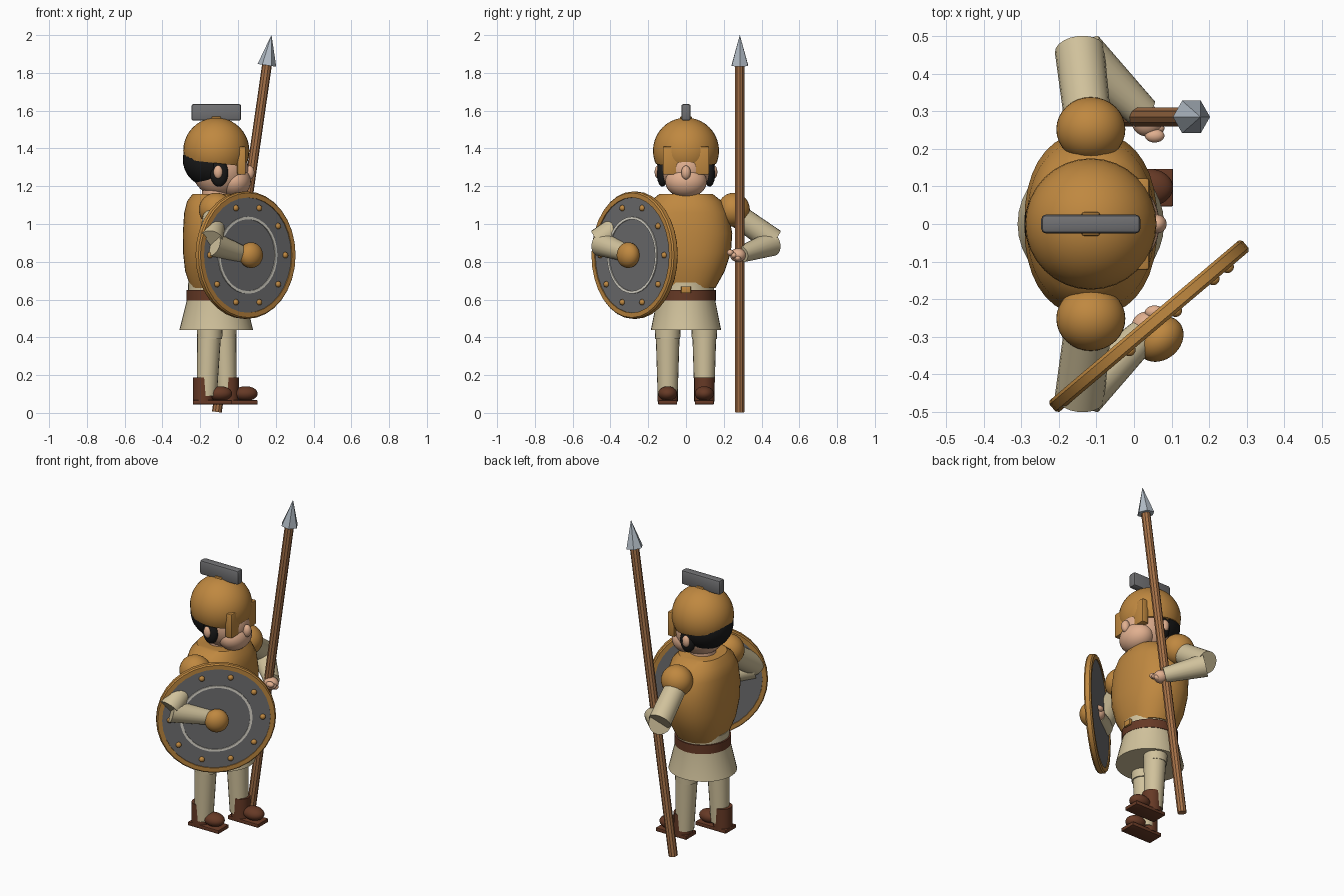
import bpy, bmesh, math
from mathutils import Matrix, Vector

cube = bpy.data.objects.get("Cube")
if cube:
    bpy.data.objects.remove(cube, do_unlink=True)


def material(name, *srgb):
    m = bpy.data.materials.new(name)
    m.use_nodes = True
    col = [(c / 255) ** 2.2 for c in srgb] + [1]
    m.diffuse_color = col
    m.node_tree.nodes["Principled BSDF"].inputs["Base Color"].default_value = col
    return m


BRONZE = material("bronze", 190, 135, 66)
CLOTH = material("beige cloth", 207, 192, 154)
LEATHER = material("brown leather", 102, 60, 42)
WOOD = material("spear wood", 166, 114, 74)
IRON = material("dark iron", 112, 112, 114)
STEEL = material("light steel", 176, 186, 196)
SKIN = material("skin", 224, 174, 142)
HAIR = material("black hair", 32, 32, 32)
IVORY = material("ivory ring", 222, 218, 206)


def finish(name, bm, mat, matrix=None, angle=40):
    if matrix is not None:
        bm.transform(matrix)
    bmesh.ops.recalc_face_normals(bm, faces=bm.faces)
    me = bpy.data.meshes.new(name)
    bm.to_mesh(me)
    bm.free()
    me.materials.append(mat)
    ob = bpy.data.objects.new(name, me)
    bpy.context.collection.objects.link(ob)
    bpy.ops.object.select_all(action="DESELECT")
    ob.select_set(True)
    bpy.context.view_layer.objects.active = ob
    if angle:
        bpy.ops.object.shade_smooth_by_angle(angle=math.radians(angle))
    return ob


def ball(name, at, size, mat, matrix=None, cut=None):
    """Ellipsoid; cut = (point, normal) removes the side the normal points to."""
    bm = bmesh.new()
    bmesh.ops.create_uvsphere(bm, u_segments=32, v_segments=20, radius=1)
    bm.transform(Matrix.Translation(at) @ Matrix.Diagonal((*size, 1)))
    if cut:
        geom = bm.verts[:] + bm.edges[:] + bm.faces[:]
        bmesh.ops.bisect_plane(bm, geom=geom, plane_co=cut[0], plane_no=cut[1], clear_outer=True)
        bmesh.ops.holes_fill(bm, edges=[e for e in bm.edges if e.is_boundary])
    return finish(name, bm, mat, matrix)


def rod(name, a, b, ra, rb, mat, sides=20, angle=40):
    a, b = Vector(a), Vector(b)
    d = b - a
    bm = bmesh.new()
    bmesh.ops.create_cone(bm, cap_ends=True, segments=sides, radius1=ra, radius2=rb, depth=d.length)
    turn = d.to_track_quat("Z", "Y").to_matrix().to_4x4()
    return finish(name, bm, mat, Matrix.Translation((a + b) / 2) @ turn, angle)


def box(name, at, size, mat, bevel=0.008, matrix=None):
    bm = bmesh.new()
    bmesh.ops.create_cube(bm, size=1)
    bm.transform(Matrix.Translation(at) @ Matrix.Diagonal((*size, 1)))
    bmesh.ops.bevel(bm, geom=bm.edges[:], offset=bevel, segments=2, profile=0.5, affect="EDGES")
    return finish(name, bm, mat, matrix)


def loft(name, rings, mat, power=2.0, sides=36):
    """Stack of rounded rings (x centre, half x, half y, z) with closed ends."""
    bm = bmesh.new()
    loops = []
    for cx, rx, ry, z in rings:
        loop = []
        for i in range(sides):
            t = math.tau * i / sides
            c, s = math.cos(t), math.sin(t)
            x = math.copysign(abs(c) ** (2 / power), c)
            y = math.copysign(abs(s) ** (2 / power), s)
            loop.append(bm.verts.new((cx + rx * x, ry * y, z)))
        loops.append(loop)
    for lo, hi in zip(loops, loops[1:]):
        for i in range(sides):
            j = (i + 1) % sides
            bm.faces.new((lo[i], lo[j], hi[j], hi[i]))
    bm.faces.new(loops[0])
    bm.faces.new(loops[-1])
    return finish(name, bm, mat)


def band(name, profile, mat, matrix, sides=32):
    """Closed (radius, height) profile turned around local z."""
    bm = bmesh.new()
    verts = [bm.verts.new((r, 0, h)) for r, h in profile]
    edges = [bm.edges.new((v, verts[(i + 1) % len(verts)])) for i, v in enumerate(verts)]
    bmesh.ops.spin(bm, geom=verts + edges, cent=(0, 0, 0), axis=(0, 0, 1),
                   angle=math.tau, steps=sides, use_merge=True)
    bmesh.ops.remove_doubles(bm, verts=bm.verts, dist=0.0001)
    return finish(name, bm, mat, matrix)


CX = -0.115  # body axis; the soldier looks along +x

# Torso and clothing
loft("cuirass", [(CX, 0.135, 0.155, 0.66), (CX, 0.165, 0.205, 0.75), (CX, 0.176, 0.238, 0.85),
                 (CX, 0.177, 0.245, 0.95), (CX, 0.17, 0.225, 1.06), (CX, 0.155, 0.19, 1.12),
                 (CX, 0.125, 0.14, 1.16)], BRONZE, power=2.3)
loft("tunic_skirt", [(CX, 0.195, 0.186, 0.44), (CX, 0.148, 0.148, 0.63), (CX, 0.15, 0.15, 0.69)], CLOTH)
loft("belt", [(CX, 0.158, 0.158, 0.596), (CX, 0.158, 0.158, 0.65)], LEATHER)
box("belt_buckle", (0.044, 0, 0.652), (0.02, 0.052, 0.036), BRONZE, 0.004)
rod("neck", (CX, 0, 1.1), (CX, 0, 1.22), 0.075, 0.075, SKIN)

# Head
ball("head", (-0.095, 0, 1.29), (0.15, 0.13, 0.145), SKIN)
ball("jaw", (-0.02, 0, 1.225), (0.088, 0.11, 0.085), SKIN)
ball("nose", (0.062, 0, 1.272), (0.025, 0.025, 0.037), SKIN)
ball("hair", (-0.13, 0, 1.34), (0.162, 0.155, 0.15), HAIR, cut=((-0.13, 0, 1.3), (1, 0, 0)))
ball("helmet_dome", (CX, 0, 1.388), (0.175, 0.175, 0.175), BRONZE,
     cut=((CX, 0, 1.322), (-0.11, 0, -1)))
box("crest_mount", (CX, 0, 1.555), (0.05, 0.064, 0.03), BRONZE)
box("crest", (CX, 0, 1.591), (0.264, 0.05, 0.088), IRON, 0.012)
for side, s in (("shield_side", -1), ("spear_side", 1)):
    box("cheek_guard_" + side, (0.018, s * 0.078, 1.336), (0.046, 0.09, 0.15), BRONZE)
    ball("sideburn_" + side, (-0.1, s * 0.125, 1.27), (0.048, 0.03, 0.072), HAIR)
    ball("ear_" + side, (-0.105, s * 0.148, 1.275), (0.024, 0.018, 0.035), SKIN)

# Arms, bent outwards at the elbow
for side, s in (("shield_side", -1), ("spear_side", 1)):
    ball("shoulder_guard_" + side, (CX, s * 0.252, 1.075), (0.092, 0.086, 0.09), BRONZE)
    rod("upper_arm_" + side, (-0.12, s * 0.25, 1.06), (-0.145, s * 0.463, 0.91), 0.062, 0.066, CLOTH)
    rod("forearm_" + side, (-0.14, s * 0.452, 0.895), (0.025, s * 0.295, 0.84), 0.066, 0.044, CLOTH)
    ball("hand_" + side, (0.035, s * 0.275, 0.835), (0.042, 0.042, 0.036), SKIN)
    for k in range(3):
        ball(f"finger_{k + 1}_{side}", (0.055, s * (0.235 + 0.02 * k), 0.848 - 0.014 * k),
             (0.026, 0.018, 0.017), SKIN)

# Legs and boots, one foot ahead of the other
for side, s, hip, heel in (("rear", -1, -0.15, -0.18), ("front", 1, -0.075, -0.045)):
    y = s * 0.097
    ankle = hip + (heel - hip) * 0.5
    rod("trouser_leg_" + side, (ankle, y, 0.09), (hip, y, 0.5), 0.053, 0.066, CLOTH)
    rod("trouser_cuff_" + side, (hip, y, 0.39), (hip, y, 0.46), 0.066, 0.069, CLOTH)
    rod("boot_shaft_" + side, (heel - 0.004, y, 0.06), (heel - 0.004, y, 0.188), 0.054, 0.054, LEATHER)
    ball("boot_toe_" + side, (heel + 0.085, y, 0.102), (0.064, 0.05, 0.039), LEATHER)
    box("boot_sole_" + side, (heel + 0.045, y, 0.056), (0.208, 0.1, 0.022), LEATHER, 0.003)

# Spear
foot, neck, tip = (-0.112, 0.285, 0.005), (0.153, 0.285, 1.84), (0.177, 0.285, 2.0)
rod("spear_shaft", foot, neck, 0.026, 0.026, WOOD, 10, 20)
rod("spear_head", neck, tip, 0.05, 0.0005, STEEL, 6, 0)

# Shield, set diagonally: local x runs along the disc, y is up, z faces outwards
along, out = Vector((0.763, 0.646, 0)), Vector((0.646, -0.763, 0))
place = Matrix((along, (0, 0, 1), out)).transposed().to_4x4()
place.translation = (0.04, -0.272, 0.835)
band("shield_rim", [(0.305, -0.02), (0.33, -0.02), (0.337, -0.012), (0.337, 0.012),
                    (0.33, 0.02), (0.305, 0.02)], BRONZE, place)
band("shield_board", [(0, -0.014), (0.31, -0.014), (0.31, 0.014), (0, 0.014)], IRON, place)
band("shield_ring", [(0.19, 0.01), (0.204, 0.01), (0.204, 0.02), (0.19, 0.02)], IVORY, place)
ball("shield_boss", (0, 0, 0.045), (0.068, 0.068, 0.055), BRONZE, place)
for k in range(10):
    t = math.tau * k / 10
    ball(f"shield_rivet_{k + 1}", (0.262 * math.cos(t), 0.262 * math.sin(t), 0.017),
         (0.016, 0.016, 0.014), BRONZE, place)
